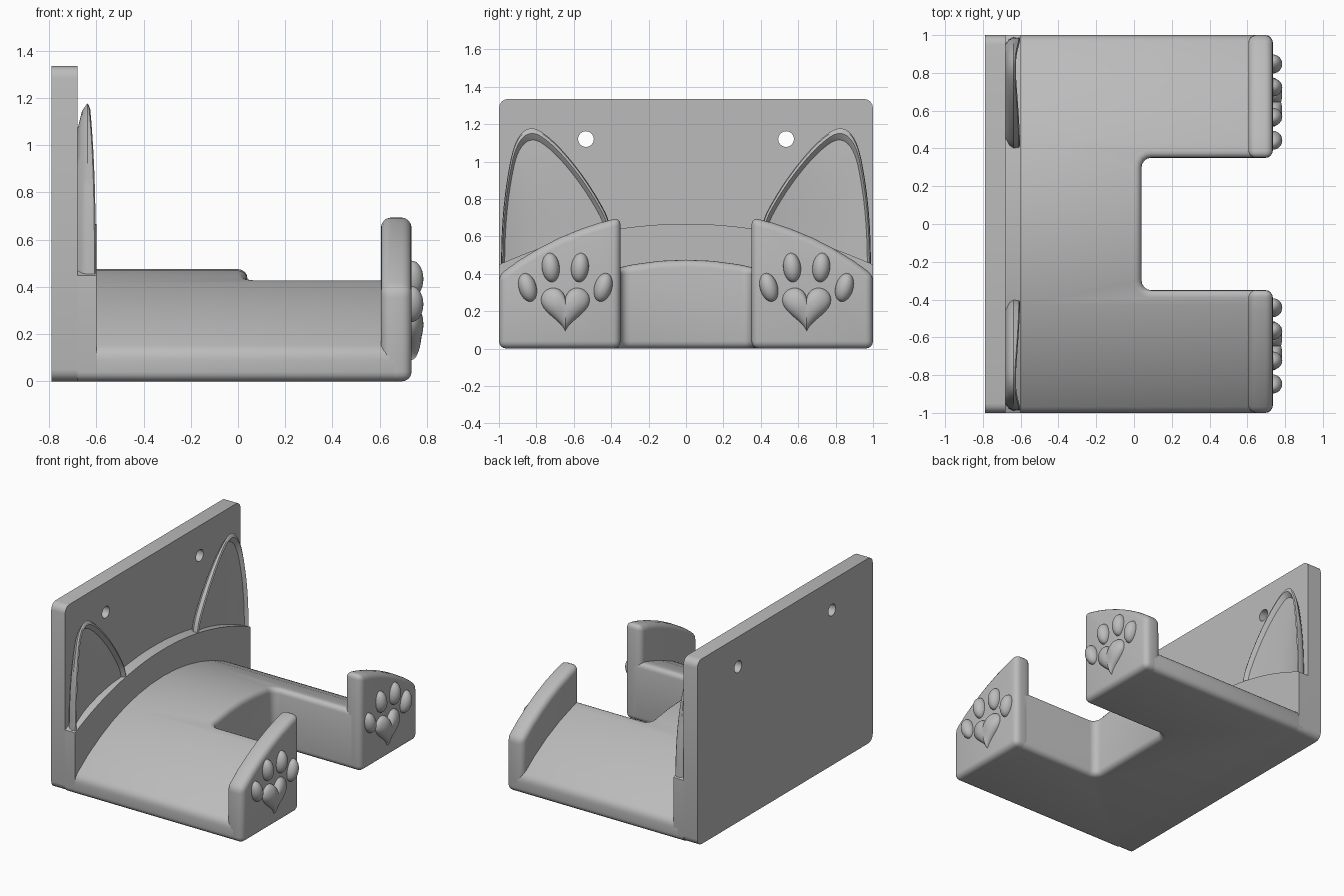
import bpy, bmesh, math

if "Cube" in bpy.data.objects:
    bpy.data.objects.remove(bpy.data.objects["Cube"])

grey = bpy.data.materials.new("plain_grey")
grey.use_nodes = True
GREY = (0.5, 0.5, 0.5, 1)
grey.diffuse_color = GREY
grey.node_tree.nodes["Principled BSDF"].inputs["Base Color"].default_value = GREY


def activate(ob):
    bpy.ops.object.select_all(action='DESELECT')
    ob.select_set(True)
    bpy.context.view_layer.objects.active = ob


def finish(ob):
    activate(ob)
    ob.data.materials.clear()
    ob.data.materials.append(grey)
    bpy.ops.object.shade_smooth_by_angle(angle=math.radians(32))


def loft(name, rings):
    """Skin a list of equal closed rings and cap both ends."""
    bm = bmesh.new()
    loops = [[bm.verts.new(p) for p in ring] for ring in rings]
    n = len(loops[0])
    for a, b in zip(loops, loops[1:]):
        for i in range(n):
            j = (i + 1) % n
            bm.faces.new((a[i], a[j], b[j], b[i]))
    bm.faces.new(loops[0])
    bm.faces.new(loops[-1])
    bmesh.ops.recalc_face_normals(bm, faces=bm.faces)
    mesh = bpy.data.meshes.new(name)
    bm.to_mesh(mesh)
    bm.free()
    ob = bpy.data.objects.new(name, mesh)
    bpy.context.collection.objects.link(ob)
    return ob


def prism(name, profile, x0, x1):
    return loft(name, [[(x, y, z) for y, z in profile] for x in (x0, x1)])


def arched(y0, y1, top, radius, steps):
    """Side profile with a flat bottom and an arc on top, centred on y = 0."""
    ys = [y1 + (y0 - y1) * i / steps for i in range(steps + 1)]
    arc = [(y, top - radius + math.sqrt(radius ** 2 - y * y)) for y in ys]
    return [(y0, 0), (y1, 0)] + arc


def round_long_edges(ob, width, max_z):
    """Round the edges running along x that lie below max_z."""
    bm = bmesh.new()
    bm.from_mesh(ob.data)
    edges = [e for e in bm.edges
             if abs(e.verts[0].co.x - e.verts[1].co.x) > 0.01
             and e.verts[0].co.z < max_z]
    bmesh.ops.bevel(bm, geom=edges, offset=width, segments=4,
                    profile=0.5, affect='EDGES')
    bm.to_mesh(ob.data)
    bm.free()


def bevel(ob, width):
    activate(ob)
    mod = ob.modifiers.new("bevel", 'BEVEL')
    mod.width = width
    mod.segments = 4
    mod.limit_method = 'ANGLE'
    mod.angle_limit = math.radians(30)
    mod.use_clamp_overlap = False
    bpy.ops.object.modifier_apply(modifier=mod.name)


def cut(ob, cutter):
    cutter.hide_render = True
    activate(ob)
    mod = ob.modifiers.new("cut", 'BOOLEAN')
    mod.operation = 'DIFFERENCE'
    mod.solver = 'EXACT'
    mod.object = cutter
    bpy.ops.object.modifier_apply(modifier=mod.name)
    bpy.data.objects.remove(cutter)


def chaikin(pts, times):
    for _ in range(times):
        out = [pts[0]]
        for (a, b), (c, d) in zip(pts, pts[1:]):
            out += [(a * .75 + c * .25, b * .75 + d * .25),
                    (a * .25 + c * .75, b * .25 + d * .75)]
        pts = out + [pts[-1]]
    return pts


# Back plate with two screw holes
plate = prism("back_plate", [(-1, 0), (1, 0), (1, 1.335), (-1, 1.335)], -0.79, -0.68)
round_long_edges(plate, 0.05, 2)
for s in (-1, 1):
    bpy.ops.mesh.primitive_cylinder_add(vertices=32, radius=0.042, depth=0.5,
                                        location=(-0.735, s * 0.535, 1.12),
                                        rotation=(0, math.pi / 2, 0))
    cut(plate, bpy.context.object)
finish(plate)

# Arched rear wall that carries the ears
wall = prism("rear_wall", arched(-1, 1, 0.667, 2.4, 32), -0.68, -0.6)
round_long_edges(wall, 0.04, 0.01)
finish(wall)

# Arched saddle with a slot, leaving two arms
saddle = prism("saddle", arched(-1, 1, 0.475, 1.62, 14), -0.675, 0.7)
slot_plan = [(1, -0.35), (1, 0.35)]
for s in (1, -1):
    turn = [(0.09 - 0.05 * math.sin(a * math.pi / 8),
             s * (0.30 + 0.05 * math.cos(a * math.pi / 8))) for a in range(5)]
    slot_plan += turn[::s]
slot = loft("slot_cutter", [[(x, y, z) for x, y in slot_plan] for z in (-0.5, 1)])
cut(saddle, slot)
bevel(saddle, 0.04)
finish(saddle)

# Ears: rounded back, raised rim and a dished front
half = chaikin([(0.39, 0.4), (0.395, 0.66), (0.48, 0.82), (0.59, 0.98), (0.72, 1.125),
                (0.83, 1.195), (0.915, 1.12), (0.96, 0.9), (0.985, 0.66), (0.99, 0.4)], 3)
EAR_STEPS = [(0.86, -0.68), (0.96, -0.66), (1, -0.638), (0.99, -0.608), (0.965, -0.602),
             (0.945, -0.612), (0.92, -0.628), (0.7, -0.642), (0.4, -0.651), (0.1, -0.655)]
for s, side in ((-1, "right"), (1, "left")):
    rings = []
    for k, x in EAR_STEPS:
        ring = []
        for y, z in half:
            lean = 0.022 * max(0, (z - 0.4) / 0.76) ** 3 if x > -0.63 else 0
            ring.append((x - lean, s * (0.75 + (y - 0.75) * k), 0.4 + (z - 0.4) * k))
        rings.append(ring)
    finish(loft(side + "_ear", rings))

# Paws: raised end stops with toe pads and a heart-shaped main pad
heart = []
for i in range(48):
    t = 2 * math.pi * i / 48
    heart.append((0.13 * math.sin(t) ** 3,
                  0.0081 * (13 * math.cos(t) - 5 * math.cos(2 * t)
                            - 2 * math.cos(3 * t) - math.cos(4 * t))))
for s, side in ((-1, "right"), (1, "left")):
    y0, y1 = sorted((s * 0.35, s * 1.0))
    paw = prism(side + "_paw", arched(y0, y1, 0.74, 1.62, 6), 0.605, 0.735)
    bevel(paw, 0.04)
    finish(paw)

    centre = s * 0.645
    for n, (dy, z, tilt) in enumerate([(-0.202, 0.327, 0.28), (-0.078, 0.433, 0.1),
                                       (0.078, 0.433, -0.1), (0.202, 0.327, -0.28)]):
        bpy.ops.mesh.primitive_uv_sphere_add(segments=24, ring_count=14, radius=1,
                                             location=(0.735, centre + dy, z),
                                             rotation=(tilt, 0, 0))
        toe = bpy.context.object
        toe.name = f"{side}_toe_pad_{n + 1}"
        toe.scale = (0.05, 0.047, 0.078)
        finish(toe)

    rings = [[(0.72, centre + y, 0.228 + z) for y, z in heart]]
    for a in range(9):
        k = math.cos(a * math.pi / 17)
        puff = 0.055 * math.sin(a * math.pi / 17)
        rings.append([(0.735 + puff * (0.8 + 0.2 * min(1, abs(y * k) / 0.05)),
                       centre + y * k, 0.228 + z * k) for y, z in heart])
    finish(loft(side + "_heart_pad", rings))
